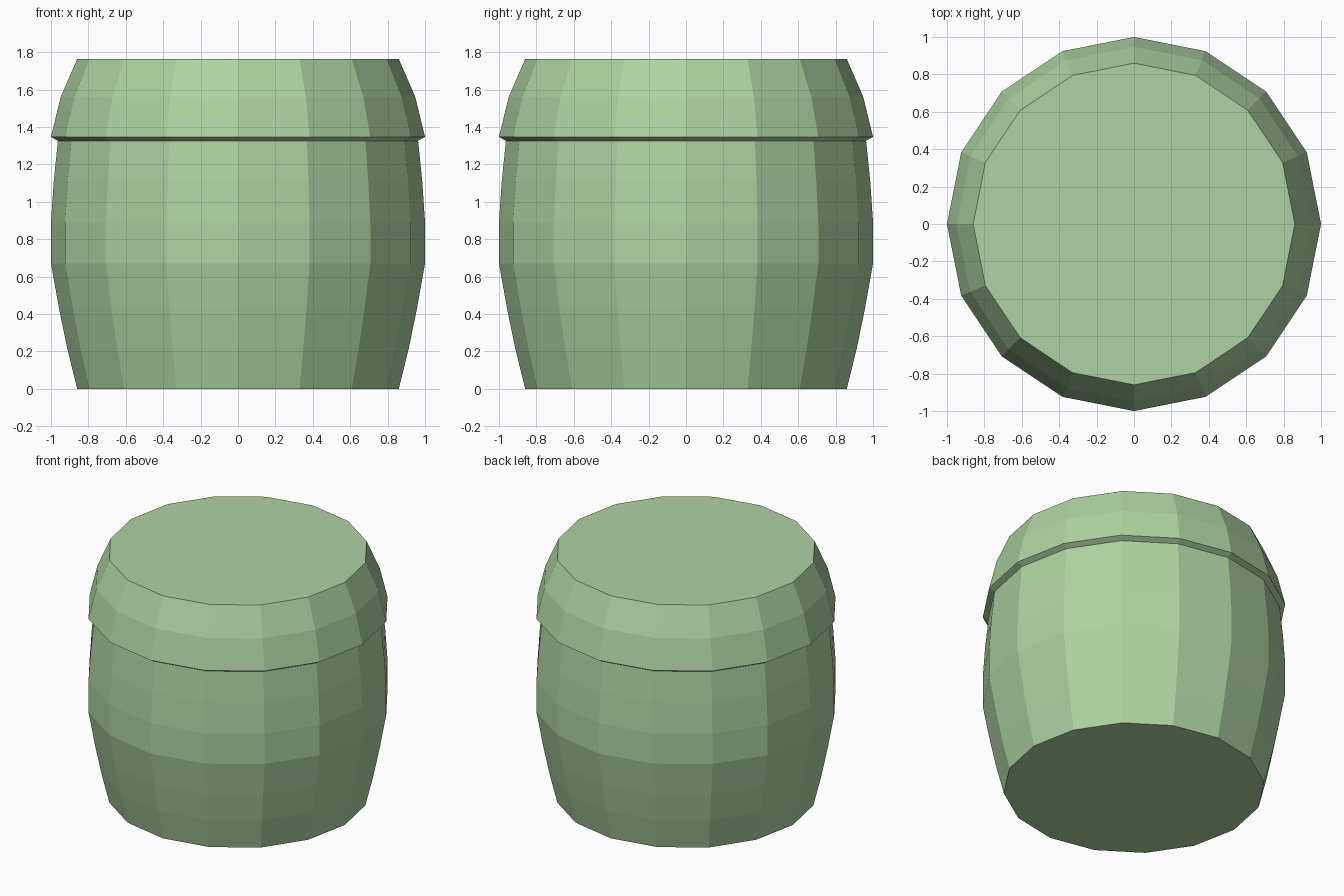
import bpy, bmesh
from math import cos, sin, tau

if "Cube" in bpy.data.objects:
    bpy.data.objects.remove(bpy.data.objects["Cube"])

SIDES = 16

green = bpy.data.materials.new("pale_green")
green.diffuse_color = (0.42, 0.65, 0.36, 1)
green.use_nodes = True
green.node_tree.nodes["Principled BSDF"].inputs["Base Color"].default_value = green.diffuse_color


def lathe(name, profile, cap_bottom=False, cap_top=False):
    """Turn a (radius, height) profile around z with flat facets."""
    bm = bmesh.new()
    rings = [[bm.verts.new((r * cos(tau * i / SIDES), r * sin(tau * i / SIDES), z))
              for i in range(SIDES)] for r, z in profile]
    for low, high in zip(rings, rings[1:]):
        for i in range(SIDES):
            j = (i + 1) % SIDES
            bm.faces.new((low[i], low[j], high[j], high[i]))
    if cap_bottom:
        bm.faces.new(rings[0][::-1])
    if cap_top:
        bm.faces.new(rings[-1])
    mesh = bpy.data.meshes.new(name)
    bm.to_mesh(mesh)
    bm.free()
    mesh.materials.append(green)
    obj = bpy.data.objects.new(name, mesh)
    bpy.context.collection.objects.link(obj)
    return obj


# Bulging pot body, closed at the base
lathe("pot_body", [(0.86, 0), (0.914, 0.22), (0.957, 0.43), (1.0, 0.67),
                   (1.0, 0.89), (0.985, 1.11), (0.963, 1.326)], cap_bottom=True)

# Lid with a slightly overhanging rim and flat top
lathe("lid", [(0.963, 1.326), (1.0, 1.347), (0.948, 1.56), (0.86, 1.763)], cap_top=True)
